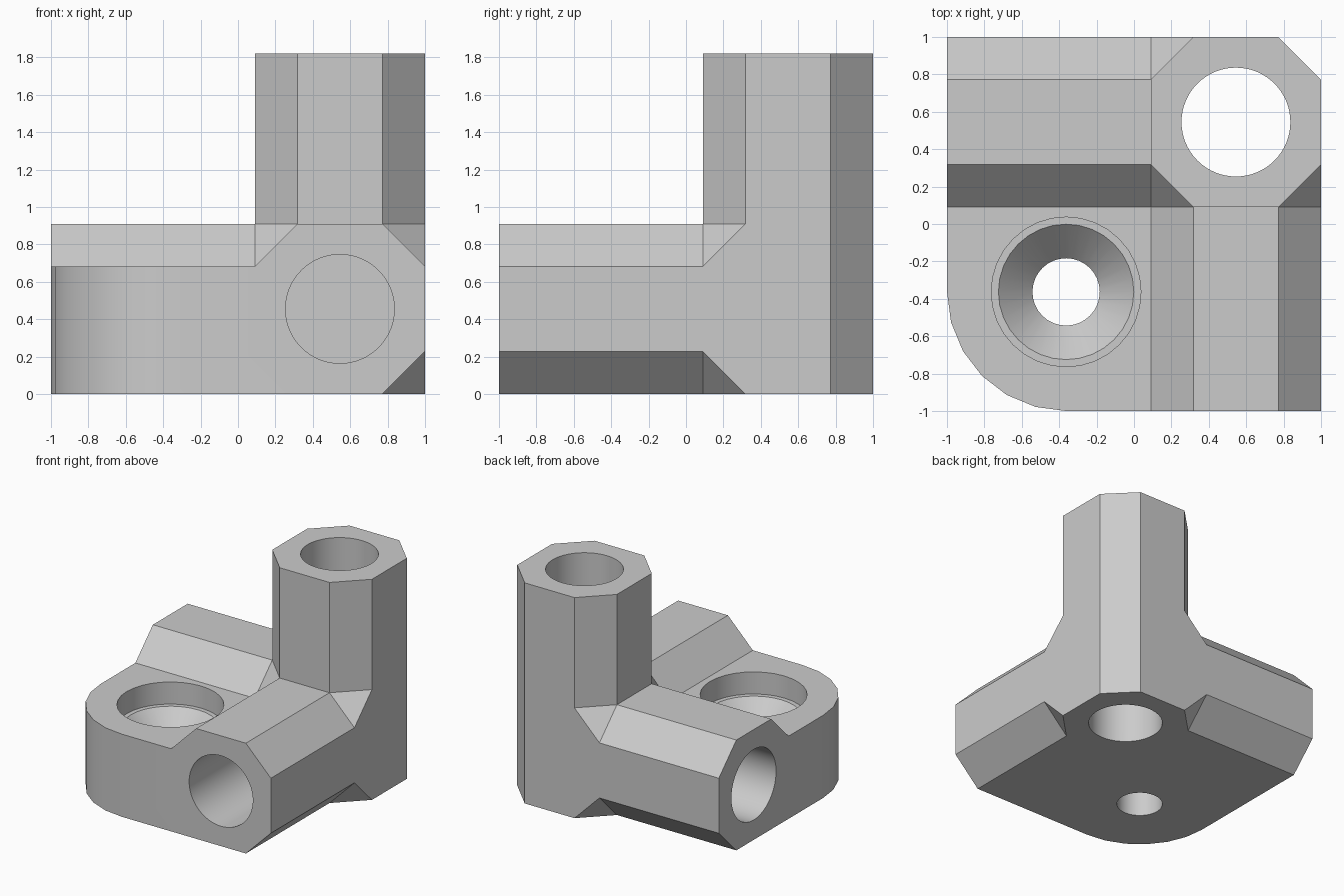
import bpy, bmesh
from math import cos, sin, pi, radians

if "Cube" in bpy.data.objects:
    bpy.data.objects.remove(bpy.data.objects["Cube"], do_unlink=True)

# Shared dimensions
HALF, CH = 0.455, 0.228          # half width and chamfer of the octagonal tubes
AX, AZ = 0.545, 0.455            # tube axis position in plan, and height
NEAR, TOP = AX - HALF, 1.82      # inner side of the corner block, column top
PLATE, ROUND, BORE = 0.682, 0.64, 0.291

grey = bpy.data.materials.new("light_grey")
grey.use_nodes = True
grey.diffuse_color = (0.6, 0.6, 0.6, 1)
grey.node_tree.nodes["Principled BSDF"].inputs["Base Color"].default_value = (0.6, 0.6, 0.6, 1)


def finish(bm, name):
    bmesh.ops.recalc_face_normals(bm, faces=bm.faces[:])
    mesh = bpy.data.meshes.new(name)
    bm.to_mesh(mesh)
    bm.free()
    mesh.materials.append(grey)
    ob = bpy.data.objects.new(name, mesh)
    bpy.context.collection.objects.link(ob)
    return ob


def place(axis, u, v, w):
    return {"x": (w, u, v), "y": (u, w, v), "z": (u, v, w)}[axis]


def octagon(cu, cv):
    a, b = HALF, HALF - CH
    ring = [(a, -b), (a, b), (b, a), (-b, a), (-a, b), (-a, -b), (-b, -a), (b, -a)]
    return [(cu + u, cv + v) for u, v in ring]


def circle(cu, cv, r, n=64):
    return [(cu + r * cos(2 * pi * i / n), cv + r * sin(2 * pi * i / n)) for i in range(n)]


def prism(name, axis, outline, start, end):
    bm = bmesh.new()
    low = [bm.verts.new(place(axis, u, v, start)) for u, v in outline]
    high = [bm.verts.new(place(axis, u, v, end)) for u, v in outline]
    bm.faces.new(low)
    bm.faces.new(high)
    for i in range(len(low)):
        j = (i + 1) % len(low)
        bm.faces.new((low[i], low[j], high[j], high[i]))
    return finish(bm, name)


def lathe(name, profile, cx, cy, n=32):
    bm = bmesh.new()
    rings = [[bm.verts.new((x, y, z)) for x, y in circle(cx, cy, r, n)] for r, z in profile]
    for a, b in zip(rings, rings[1:]):
        for i in range(n):
            j = (i + 1) % n
            bm.faces.new((a[i], a[j], b[j], b[i]))
    bm.faces.new(rings[0])
    bm.faces.new(rings[-1])
    return finish(bm, name)


def combine(target, tool, operation):
    mod = target.modifiers.new("join", "BOOLEAN")
    mod.operation, mod.object, mod.solver = operation, tool, "EXACT"
    bpy.context.view_layer.objects.active = target
    bpy.ops.object.modifier_apply(modifier=mod.name)
    bpy.data.objects.remove(tool, do_unlink=True)


# Corner block: hull around the tube outlines, giving small triangular facets
bm = bmesh.new()
for axis, cv, levels in (("z", AX, (0, 2 * HALF)), ("x", AZ, (NEAR,)), ("y", AZ, (NEAR,))):
    for w in levels:
        for u, v in octagon(AX, cv):
            bm.verts.new(place(axis, u, v, w))
bmesh.ops.remove_doubles(bm, verts=bm.verts[:], dist=0.001)
bmesh.ops.convex_hull(bm, input=bm.verts[:])
bmesh.ops.dissolve_limit(bm, angle_limit=radians(1), verts=bm.verts[:], edges=bm.edges[:])
bracket = finish(bm, "corner_bracket")

# Upright column and two horizontal arms
combine(bracket, prism("column", "z", octagon(AX, AX), 0, TOP), "UNION")
for axis in "xy":
    combine(bracket, prism("arm_" + axis, axis, octagon(AX, AZ), -1, AX), "UNION")

# Mounting plate with one rounded corner
outline = [(0.5, -1), (0.5, 0.5), (-1, 0.5)]
for i in range(7):
    t = pi + i * pi / 12
    outline.append((-1 + ROUND + ROUND * cos(t), -1 + ROUND + ROUND * sin(t)))
combine(bracket, prism("plate", "z", outline, 0, PLATE), "UNION")

# Bores: through the column, blind in the arms
combine(bracket, prism("column_bore", "z", circle(AX, AX, BORE), -0.2, 2), "DIFFERENCE")
for axis in "xy":
    combine(bracket, prism("arm_bore_" + axis, axis, circle(AX, AZ, BORE), -1.2, NEAR), "DIFFERENCE")

# Countersunk screw hole in the plate
screw = [(0.18, -0.2), (0.18, 0.315), (0.362, 0.5), (0.4, 0.5), (0.4, 0.9)]
combine(bracket, lathe("screw_hole", screw, -0.363, -0.363), "DIFFERENCE")

# Smooth the round surfaces, keep the chamfers crisp
bpy.ops.object.select_all(action="DESELECT")
bracket.select_set(True)
bpy.context.view_layer.objects.active = bracket
bpy.ops.object.shade_smooth_by_angle(angle=radians(30))
